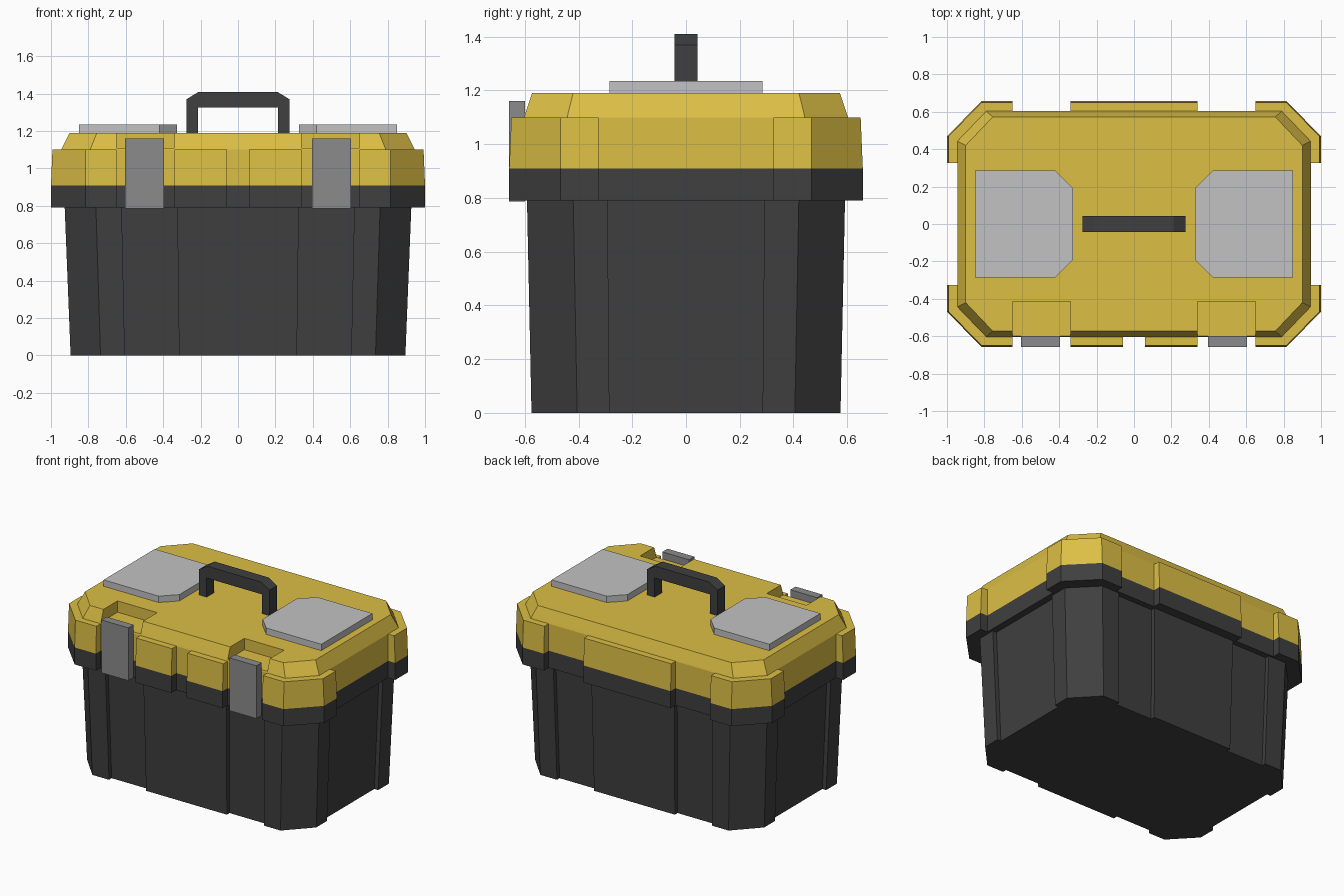
import bpy
import bmesh

cube = bpy.data.objects.get("Cube")
if cube:
    bpy.data.objects.remove(cube, do_unlink=True)


def material(name, rgb):
    mat = bpy.data.materials.new(name)
    mat.use_nodes = True
    color = (*rgb, 1.0)
    mat.diffuse_color = color
    mat.node_tree.nodes["Principled BSDF"].inputs["Base Color"].default_value = color
    return mat


YELLOW = material("yellow plastic", (0.72, 0.52, 0.06))
BLACK = material("black plastic", (0.05, 0.05, 0.05))
LIGHT = material("light grey", (0.54, 0.54, 0.54))
GREY = material("mid grey", (0.26, 0.26, 0.26))


def loft(name, mat, sections):
    """Solid through equal-length rings of 3D points, capped at both ends."""
    bm = bmesh.new()
    rings = [[bm.verts.new(p) for p in ring] for ring in sections]
    n = len(rings[0])
    for low, high in zip(rings, rings[1:]):
        for i in range(n):
            j = (i + 1) % n
            bm.faces.new((low[i], low[j], high[j], high[i]))
    bm.faces.new(rings[0][::-1])
    bm.faces.new(rings[-1])
    bmesh.ops.recalc_face_normals(bm, faces=bm.faces)
    mesh = bpy.data.meshes.new(name)
    bm.to_mesh(mesh)
    bm.free()
    mesh.materials.append(mat)
    obj = bpy.data.objects.new(name, mesh)
    bpy.context.collection.objects.link(obj)
    return obj


def outline(z, half, flat, front=(), back=(), side=()):
    """Chamfered rectangle at height z; notches are (start, end, depth)."""
    sides = [
        (0, front, lambda u, v: (u, -v, z)),
        (1, side, lambda u, v: (v, u, z)),
        (0, back, lambda u, v: (-u, v, z)),
        (1, side, lambda u, v: (-v, -u, z)),
    ]
    ring = []
    for axis, notches, place in sides:
        h, f = half[1 - axis], flat[axis]
        path = [(-f, h)]
        for a, b, d in notches:
            path += [(a, h), (a, h - d), (b, h - d), (b, h)]
        path.append((f, h))
        ring += [place(u, v) for u, v in path]
    return ring


def pair(a, b, d):
    return [(-b, -a, d), (a, b, d)]


# Tapered bin with raised corners and a raised panel on the long sides
def bin_ring(z, half, flat, a, b, s):
    gaps = pair(a, b, 0.03)
    return outline(z, half, flat, gaps, gaps, [(-s, s, 0.03)])


loft("bin", BLACK, [
    bin_ring(0, (0.895, 0.575), (0.735, 0.405), 0.315, 0.605, 0.285),
    bin_ring(0.80, (0.927, 0.592), (0.76, 0.42), 0.325, 0.622, 0.292),
])


# Stepped rim and lid skirt share one outline
def rim_ring(z, inset=0.0):
    d = 0.055 - inset
    latch_gaps = pair(0.34, 0.65, d)
    front = [latch_gaps[0], (-0.06, 0.06, d), latch_gaps[1]]
    return outline(z, (1.0 - inset, 0.658 - inset), (0.815, 0.468),
                   front, latch_gaps, [(-0.325, 0.325, d)])


loft("rim", BLACK, [rim_ring(0.79), rim_ring(0.91)])
loft("lid_skirt", YELLOW, [rim_ring(0.91), rim_ring(1.10, 0.008)])

# Sloped lid top; the latch pockets are notches down to its thin base plate
loft("lid_base_plate", YELLOW, [
    outline(1.10, (0.945, 0.603), (0.79, 0.442)),
    outline(1.11, (0.94, 0.60), (0.787, 0.44)),
])
loft("lid_top", YELLOW, [
    outline(1.11, (0.94, 0.60), (0.787, 0.44), pair(0.34, 0.65, 0.185)),
    outline(1.19, (0.90, 0.573), (0.755, 0.42), pair(0.34, 0.65, 0.158)),
])


def prism(name, mat, points, low, high, place):
    return loft(name, mat, [[place(u, v, w) for u, v in points] for w in (low, high)])


# Carrying handle with bevelled shoulders
half_arch = [(0.215, 1.18), (0.275, 1.18), (0.275, 1.37), (0.21, 1.41)]
arch = half_arch + [(-x, z) for x, z in reversed(half_arch)]
arch += [(-0.215, 1.325), (0.215, 1.325)]
prism("handle", BLACK, arch, -0.042, 0.042, lambda u, v, w: (u, w, v))

# Mirrored small compartment covers and front latches
pad = [(0.85, -0.285), (0.85, 0.285), (0.42, 0.285),
       (0.325, 0.19), (0.325, -0.19), (0.42, -0.285)]
latch = [(0.395, -0.658), (0.605, -0.658), (0.605, -0.60), (0.395, -0.60)]
for side, s in (("left", 1), ("right", -1)):
    def flip(u, v, w, s=s):
        return (s * u, v, w)
    prism(side + "_compartment_cover", LIGHT, pad, 1.18, 1.235, flip)
    prism(side + "_latch", GREY, latch, 0.787, 1.16, flip)
